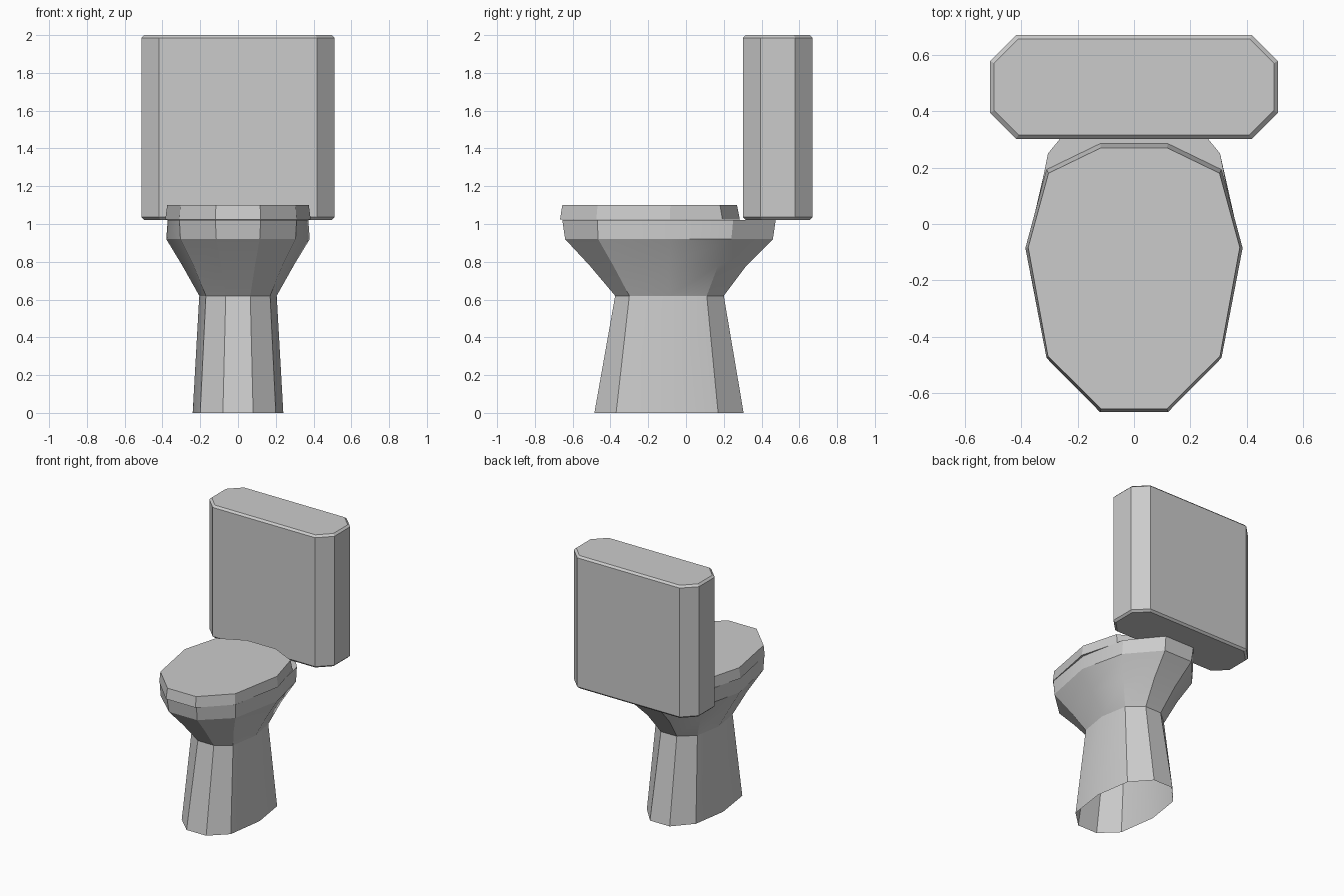
import bpy, math

if "Cube" in bpy.data.objects:
    bpy.data.objects.remove(bpy.data.objects["Cube"])


def ring(half, z):
    """Mirror a half outline (x > 0, back to front) into a closed ring."""
    return [(x, y, z) for x, y in half] + [(-x, y, z) for x, y in reversed(half)]


def loft(name, sections, cap_bottom=True, smooth=False):
    """Skin a stack of (z, half outline) sections, bottom to top."""
    n = len(sections[0][1]) * 2
    verts = [p for z, half in sections for p in ring(half, z)]
    faces = []
    for k in range(len(sections) - 1):
        a, b = k * n, (k + 1) * n
        for i in range(n):
            j = (i + 1) % n
            faces.append((a + j, a + i, b + i, b + j))
    faces.append(tuple(reversed(range(len(verts) - n, len(verts)))))
    if cap_bottom:
        faces.append(tuple(range(n)))
    mesh = bpy.data.meshes.new(name)
    mesh.from_pydata(verts, [], faces)
    obj = bpy.data.objects.new(name, mesh)
    bpy.context.collection.objects.link(obj)
    if smooth:
        bpy.ops.object.select_all(action='DESELECT')
        obj.select_set(True)
        bpy.context.view_layer.objects.active = obj
        bpy.ops.object.shade_smooth_by_angle(angle=math.radians(25))
    return obj


# Pedestal and bowl: ten-sided, waisted, open underneath
loft("pedestal_bowl", [
    (0.00, [(.08, .305), (.20, .17), (.24, -.09), (.20, -.37), (.08, -.485)]),
    (0.62, [(.065, .20), (.17, .11), (.205, -.09), (.17, -.30), (.065, -.375)]),
    (0.78, [(.09, .32), (.235, .17), (.295, -.09), (.235, -.385), (.09, -.51)]),
    (0.92, [(.115, .46), (.305, .24), (.38, -.085), (.305, -.465), (.115, -.64)]),
    (1.022, [(.12, .475), (.305, .25), (.372, -.085), (.31, -.47), (.12, -.655)]),
], cap_bottom=False, smooth=True)

# Closed seat lid, tapering slightly upward
loft("seat_lid", [
    (1.024, [(.12, .285), (.31, .193), (.385, -.085), (.31, -.475), (.12, -.667)]),
    (1.10, [(.117, .27), (.303, .18), (.375, -.083), (.305, -.468), (.117, -.655)]),
])


# Tank: chamfered box with small bevels at top and bottom
def tank_outline(inset):
    x, y0, y1, c = .51 - inset, .302 + inset, .67 - inset, .092 - inset * .4
    return [(x - c, y1), (x, y1 - c), (x, y0 + c), (x - c, y0)]


loft("water_tank", [
    (1.022, tank_outline(.014)), (1.036, tank_outline(0)),
    (1.986, tank_outline(0)), (2.0, tank_outline(.014)),
])
